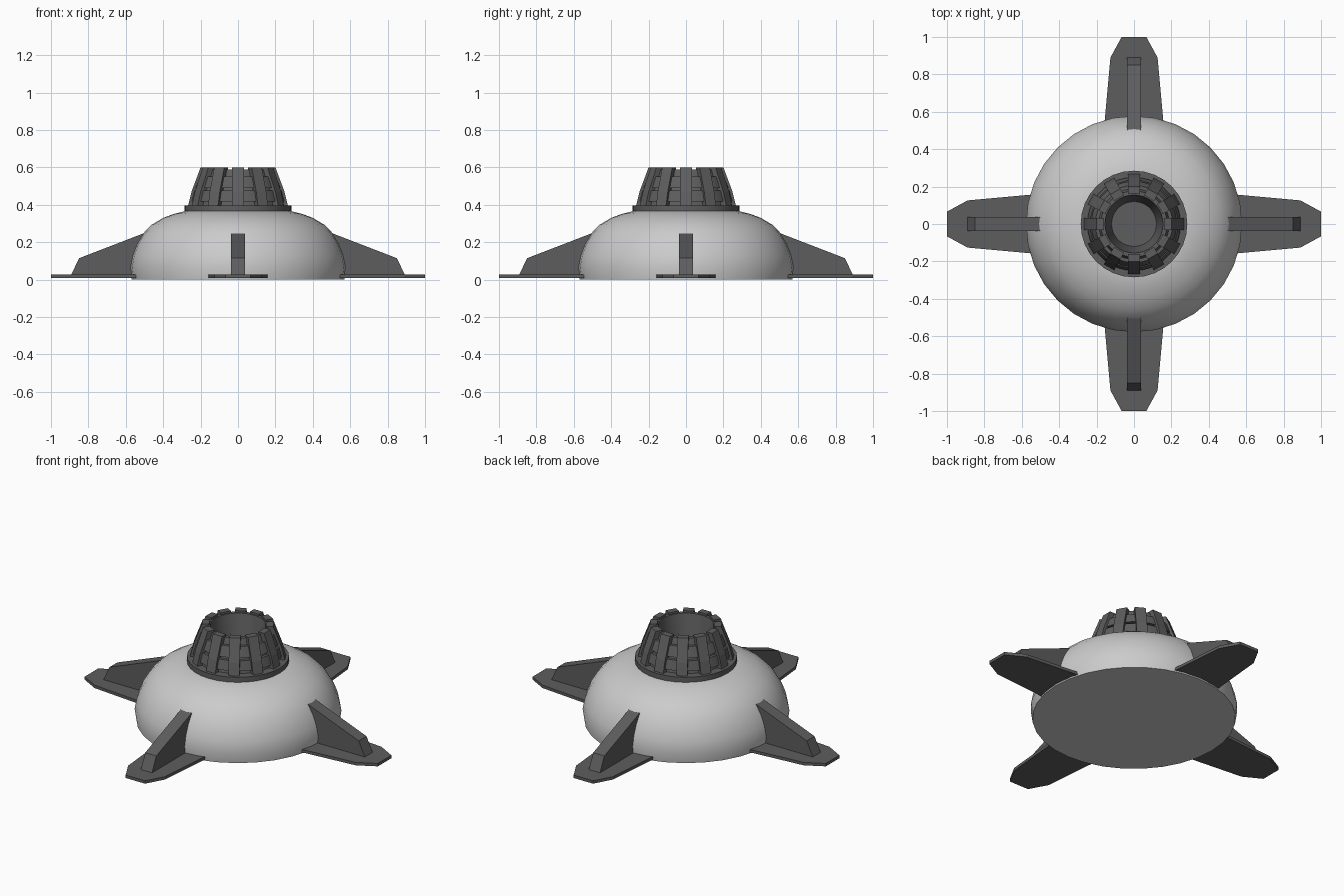
import bpy, bmesh, math
from mathutils import Matrix, Vector

if "Cube" in bpy.data.objects:
    bpy.data.objects.remove(bpy.data.objects["Cube"])

dark = bpy.data.materials.new("dark_metal")
dark.diffuse_color = (0.11, 0.11, 0.11, 1)
dark.use_nodes = True
dark.node_tree.nodes["Principled BSDF"].inputs["Base Color"].default_value = dark.diffuse_color


def finish(name, bm, mat=None, smooth=None):
    bmesh.ops.remove_doubles(bm, verts=bm.verts, dist=1e-5)
    bmesh.ops.recalc_face_normals(bm, faces=bm.faces)
    me = bpy.data.meshes.new(name)
    bm.to_mesh(me)
    bm.free()
    ob = bpy.data.objects.new(name, me)
    bpy.context.collection.objects.link(ob)
    if mat:
        me.materials.append(mat)
    if smooth:
        bpy.ops.object.select_all(action='DESELECT')
        ob.select_set(True)
        bpy.context.view_layer.objects.active = ob
        bpy.ops.object.shade_smooth_by_angle(angle=math.radians(smooth))
    return ob


def lathe(name, profile, sides, mat=None, smooth=30):
    """Revolve (radius, z) points around z; profile starts and ends on the axis."""
    bm = bmesh.new()
    vs = [bm.verts.new((r, 0, z)) for r, z in profile]
    es = [bm.edges.new(p) for p in zip(vs, vs[1:])]
    bmesh.ops.spin(bm, geom=vs + es, cent=(0, 0, 0), axis=(0, 0, 1),
                   angle=2 * math.pi, steps=sides, use_merge=True)
    return finish(name, bm, mat, smooth)


def radial_prism(name, pts, depth, angle, mat):
    """Extrude a polygon by a depth vector, then turn it around z."""
    bm = bmesh.new()
    face = bm.faces.new([bm.verts.new(p) for p in pts])
    new = bmesh.ops.extrude_face_region(bm, geom=[face])["geom"]
    bmesh.ops.translate(bm, vec=Vector(depth),
                        verts=[g for g in new if isinstance(g, bmesh.types.BMVert)])
    bmesh.ops.transform(bm, matrix=Matrix.Rotation(angle, 4, 'Z'), verts=bm.verts)
    return finish(name, bm, mat)


# Domed body with a slightly undercut base band
lathe("dome_body", [(0, 0), (0.568, 0), (0.578, 0.065), (0.565, 0.13),
                    (0.542, 0.19), (0.507, 0.247), (0.462, 0.293),
                    (0.40, 0.33), (0.34, 0.352), (0.28, 0.367), (0, 0.367)], 32)

# Collar under the nozzle
lathe("collar", [(0, 0.36), (0.285, 0.36), (0.285, 0.397), (0, 0.397)], 32, dark)


# Hollow nozzle core with two raised panel bands
def outer(z):
    if z < 0.47:
        return 0.268 - (z - 0.395) * 0.26
    return 0.2485 - (z - 0.47) * 0.373


core = [(0, 0.39), (outer(0.395) - 0.03, 0.39)]
for lo, hi in ((0.418, 0.475), (0.49, 0.55)):
    core += [(outer(lo) - 0.03, lo), (outer(lo) - 0.012, lo),
             (outer(hi) - 0.012, hi), (outer(hi) - 0.03, hi)]
core += [(0.177, 0.588), (0.155, 0.588), (0.12, 0.41), (0, 0.41)]
lathe("nozzle_core", core, 36, dark)

# Twelve nozzle ribs
for i in range(12):
    side = [(0.21, 0.39), (outer(0.395), 0.39), (outer(0.47), 0.47),
            (outer(0.6), 0.6), (0.16, 0.6), (0.16, 0.58)]
    radial_prism(f"nozzle_rib_{i + 1}", [(r, -0.031, z) for r, z in side],
                 (0, 0.062, 0), i * math.pi / 6, dark)

# Four feet, each with a flat plate and an upright fin
half = [(0.52, 0.16), (0.57, 0.155), (0.89, 0.126), (1.0, 0.066)]
plate = half + [(x, -y) for x, y in reversed(half)]
fin = [(0.45, 0.015), (0.892, 0.015), (0.892, 0.025), (0.85, 0.114),
       (0.505, 0.247), (0.45, 0.247)]
for i in range(4):
    a = i * math.pi / 2
    radial_prism(f"foot_plate_{i + 1}", [(x, y, 0.008) for x, y in plate],
                 (0, 0, 0.018), a, dark)
    radial_prism(f"foot_fin_{i + 1}", [(x, -0.038, z) for x, z in fin],
                 (0, 0.076, 0), a, dark)
